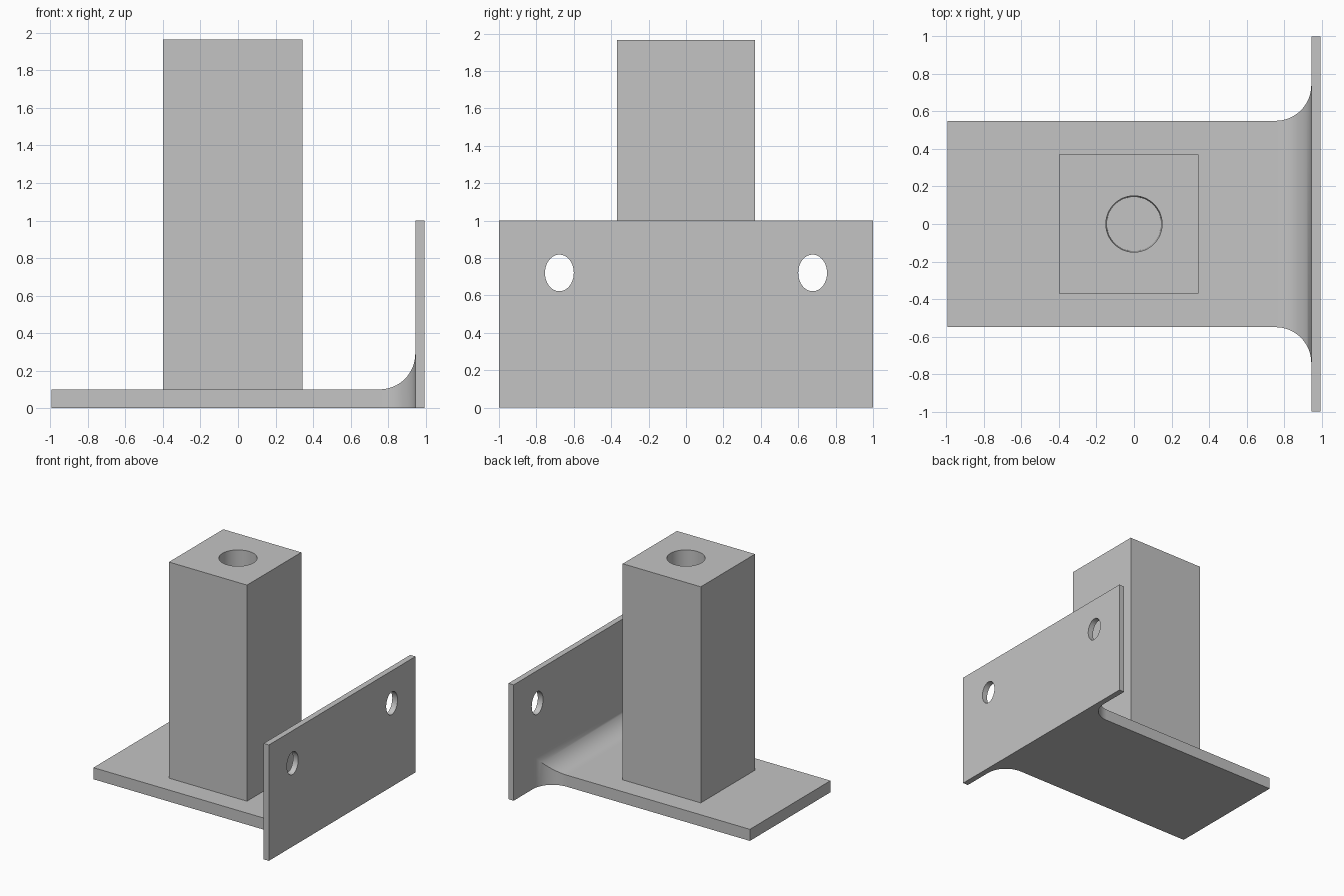
import bpy
import bmesh
import math
from mathutils import Matrix, Vector

cube = bpy.data.objects.get("Cube")
if cube:
    bpy.data.objects.remove(cube, do_unlink=True)

GREY = (0.55, 0.55, 0.55, 1)
grey = bpy.data.materials.new("plain_grey")
grey.use_nodes = True
grey.diffuse_color = GREY
grey.node_tree.nodes["Principled BSDF"].inputs["Base Color"].default_value = GREY


def add_object(name, bm):
    bmesh.ops.recalc_face_normals(bm, faces=bm.faces)
    mesh = bpy.data.meshes.new(name)
    bm.to_mesh(mesh)
    bm.free()
    mesh.materials.append(grey)
    obj = bpy.data.objects.new(name, mesh)
    bpy.context.collection.objects.link(obj)
    return obj


def box(name, low, high):
    low, high = Vector(low), Vector(high)
    bm = bmesh.new()
    bmesh.ops.create_cube(bm, size=1)
    bmesh.ops.scale(bm, vec=high - low, verts=bm.verts)
    bmesh.ops.translate(bm, vec=(low + high) / 2, verts=bm.verts)
    return add_object(name, bm)


def prism(name, points, direction):
    """Extrude a closed outline along a direction."""
    bm = bmesh.new()
    face = bm.faces.new([bm.verts.new(p) for p in points])
    new = bmesh.ops.extrude_face_region(bm, geom=[face])["geom"]
    verts = [v for v in new if isinstance(v, bmesh.types.BMVert)]
    bmesh.ops.translate(bm, vec=direction, verts=verts)
    return add_object(name, bm)


def cylinder(name, r_low, r_high, depth, matrix):
    bm = bmesh.new()
    bmesh.ops.create_cone(bm, cap_ends=True, segments=64, radius1=r_low,
                          radius2=r_high, depth=depth, matrix=matrix)
    return add_object(name, bm)


def combine(obj, tool, operation):
    """Apply a boolean and discard the tool."""
    tool.hide_render = True
    mod = obj.modifiers.new("cut", "BOOLEAN")
    mod.operation = operation
    mod.solver = "EXACT"
    mod.object = tool
    bpy.context.view_layer.objects.active = obj
    bpy.ops.object.modifier_apply(modifier=mod.name)
    bpy.data.objects.remove(tool, do_unlink=True)


END, INNER, HALF, THICK, R = 0.995, 0.945, 0.55, 0.1, 0.19

# Concave quarter arc: (x, rise) running from the base into the wall plate
STEPS = 16
arc = [(INNER - R + R * math.sin(a), R - R * math.cos(a))
       for a in (i * math.pi / 2 / STEPS for i in range(STEPS + 1))]

# Base plate: filleted side profile trimmed by a flared plan outline
side = [(-END, -1, 0), (-END, -1, THICK)]
side += [(x, -1, THICK + h) for x, h in arc] + [(INNER, -1, 0)]
base = prism("base_plate", side, (0, 2, 0))

plan = [(-END - 0.1, HALF, -0.1)] + [(x, HALF + h, -0.1) for x, h in arc]
plan.append((INNER + 0.1, HALF + R, -0.1))
plan += [(x, -y, z) for x, y, z in reversed(plan)]
combine(base, prism("plan_trim", plan, (0, 0, 1)), "INTERSECT")

# Upright wall plate with two oval bolt holes
wall = box("wall_plate", (INNER, -1, 0), (END, 1, 1))
for y in (-0.677, 0.677):
    shape = (Matrix.Translation((INNER, y, 0.72))
             @ Matrix.Diagonal((1, 0.077, 0.098, 1))
             @ Matrix.Rotation(math.pi / 2, 4, "Y"))
    combine(wall, cylinder("bolt_hole", 1, 1, 0.4, shape), "DIFFERENCE")

# Square post with a slightly tapered bore
post = box("square_post", (-0.4, -0.37, THICK), (0.345, 0.37, 1.965))
bore = cylinder("bore", 0.144, 0.15, 1.87, Matrix.Translation((0, 0, 1.04)))
combine(post, bore, "DIFFERENCE")

# Smooth the curved surfaces and keep the edges sharp
bpy.ops.object.select_all(action="DESELECT")
for obj in (base, wall, post):
    obj.select_set(True)
bpy.context.view_layer.objects.active = post
bpy.ops.object.shade_smooth_by_angle(angle=math.radians(30))
